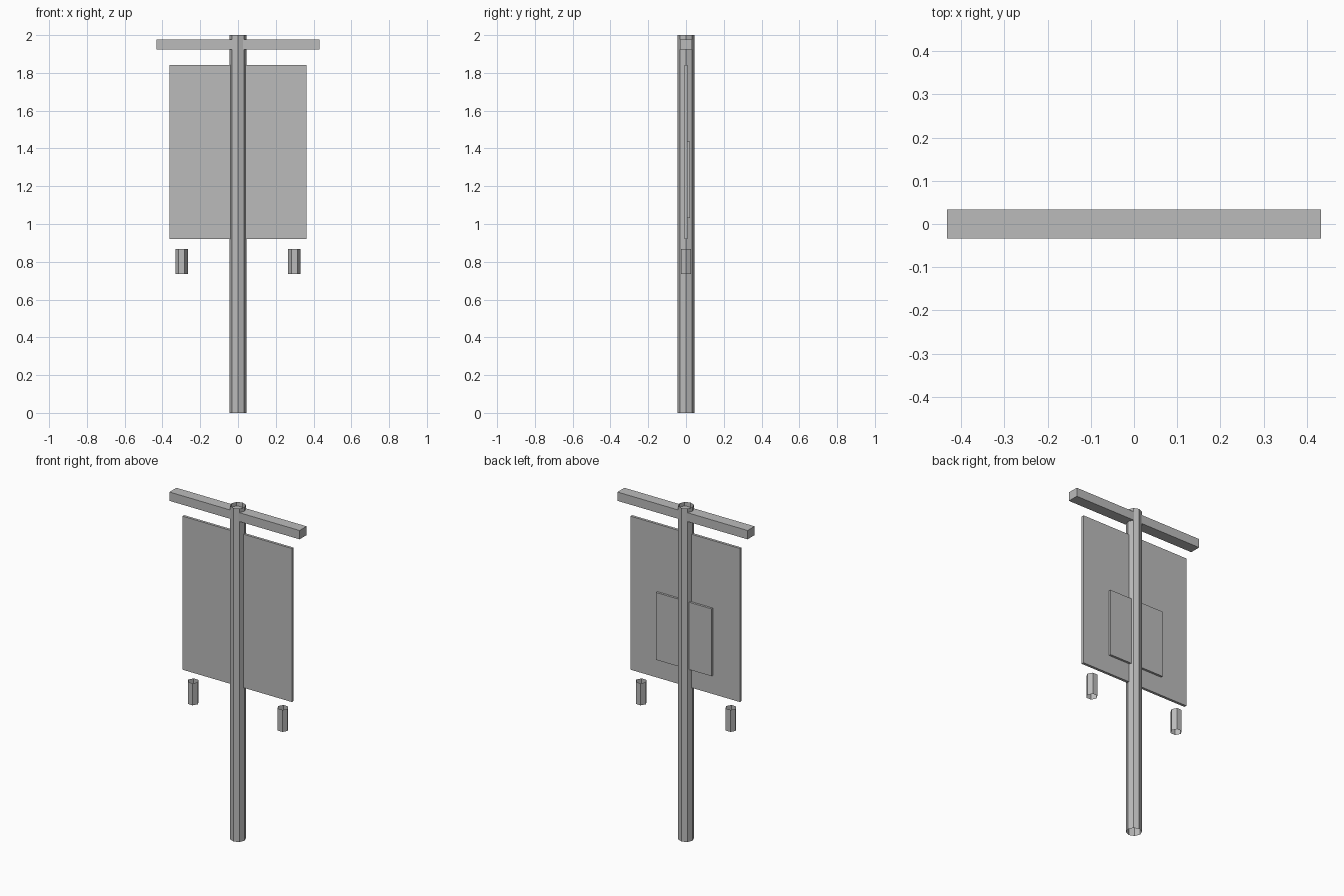
import bpy, math

if "Cube" in bpy.data.objects:
    bpy.data.objects.remove(bpy.data.objects["Cube"])

grey = bpy.data.materials.new("plain grey")
grey.diffuse_color = (0.5, 0.5, 0.5, 1)
grey.use_nodes = True
grey.node_tree.nodes["Principled BSDF"].inputs["Base Color"].default_value = grey.diffuse_color


def finish(name):
    ob = bpy.context.object
    ob.name = name
    ob.data.materials.append(grey)
    return ob


def box(name, x, y, z):
    """Box from (min, max) ranges on each axis."""
    bpy.ops.mesh.primitive_cube_add(size=1, location=[sum(r) / 2 for r in (x, y, z)])
    bpy.context.object.scale = [r[1] - r[0] for r in (x, y, z)]
    bpy.ops.object.transform_apply(location=False, rotation=False, scale=True)
    return finish(name)


def tube(name, sides, radius, x, z0, z1, turn=0):
    """Open-ended faceted tube standing upright."""
    bpy.ops.mesh.primitive_cylinder_add(
        vertices=sides, radius=radius, depth=z1 - z0, end_fill_type='NOTHING',
        location=(x, 0, (z0 + z1) / 2), rotation=(0, 0, turn))
    return finish(name)


# Upright pole and crossbar
tube("pole", 8, 0.044, 0, 0, 2)
box("crossbar", (-0.432, 0.432), (-0.033, 0.033), (1.924, 1.977))

# Hanging banner with a smaller plate on its back
box("banner", (-0.363, 0.363), (-0.008, 0.008), (0.92, 1.841))
box("back_plate", (-0.184, 0.184), (0.006, 0.021), (1.032, 1.436))

# Weights below the banner corners
for side, label in ((-1, "left"), (1, "right")):
    tube(label + "_weight", 6, 0.032, side * 0.298, 0.735, 0.867, math.pi / 6)
